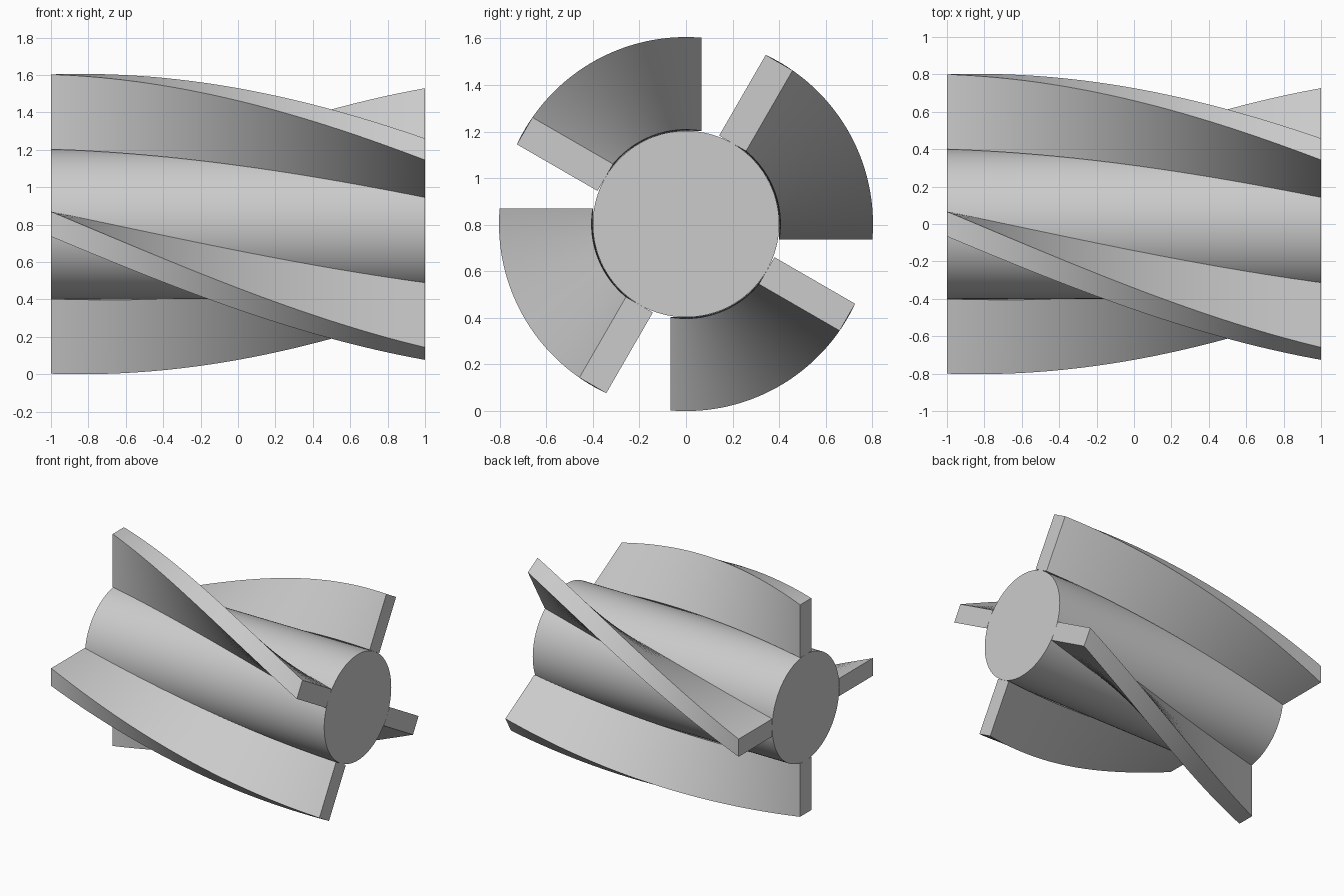
import bpy
import bmesh
import math
from mathutils import Matrix, Vector

old = bpy.data.objects.get("Cube")
if old:
    bpy.data.objects.remove(old, do_unlink=True)

LENGTH = 2.0
HUB_R = 0.4
TIP_R = 0.8
THICK = 2 / 15
TWIST = math.radians(60)
BLADES = 4
AXIS_Z = math.hypot(TIP_R, THICK / 2)  # blade corners touch the ground

grey = bpy.data.materials.new("plain grey")
grey.use_nodes = True
colour = (0.6, 0.6, 0.6, 1)
grey.diffuse_color = colour
grey.node_tree.nodes["Principled BSDF"].inputs["Base Color"].default_value = colour


def finish(bm, name):
    """Turn a bmesh into a shaded object on the rotor axis."""
    mesh = bpy.data.meshes.new(name)
    bm.to_mesh(mesh)
    bm.free()
    mesh.materials.append(grey)
    obj = bpy.data.objects.new(name, mesh)
    obj.location.z = AXIS_Z
    bpy.context.collection.objects.link(obj)
    bpy.ops.object.select_all(action='DESELECT')
    obj.select_set(True)
    bpy.context.view_layer.objects.active = obj
    bpy.ops.object.shade_smooth_by_angle(angle=math.radians(30))
    return obj


# Solid hub lying along x
bm = bmesh.new()
bmesh.ops.create_cone(bm, cap_ends=True, segments=96, radius1=HUB_R, radius2=HUB_R,
                      depth=LENGTH, matrix=Matrix.Rotation(math.pi / 2, 4, 'Y'))
finish(bm, "hub")


def blade(name, start):
    """A flat bar standing on the hub, twisted along the axis."""
    bm = bmesh.new()
    bmesh.ops.create_cube(bm, size=1)
    for v in bm.verts:
        v.co = Vector((v.co.x * LENGTH,
                       (HUB_R + TIP_R) / 2 + v.co.y * (TIP_R - HUB_R),
                       v.co.z * THICK))
    long_edges = [e for e in bm.edges
                  if abs(e.verts[0].co.x - e.verts[1].co.x) > 1]
    bmesh.ops.subdivide_edges(bm, edges=long_edges, cuts=63, use_grid_fill=True)
    for v in bm.verts:
        turn = start + TWIST * (v.co.x / LENGTH + 0.5)
        v.co = Matrix.Rotation(turn, 3, 'X') @ v.co
    return finish(bm, name)


# Four helical blades
for i in range(BLADES):
    blade(f"helical_blade_{i + 1}", i * math.tau / BLADES)
